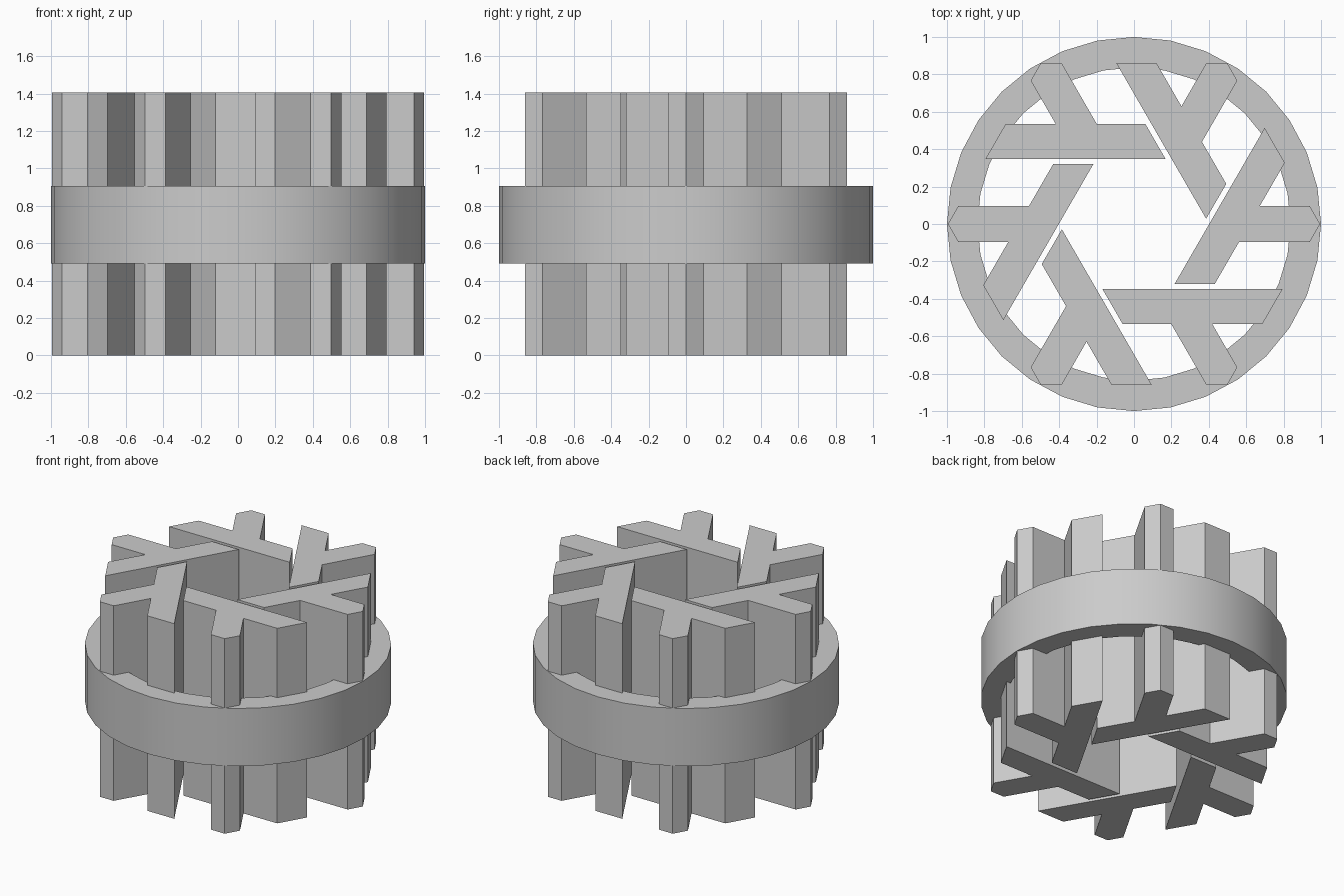
import bpy, bmesh, math
from mathutils import Matrix, Vector

cube = bpy.data.objects.get("Cube")
if cube:
    bpy.data.objects.remove(cube, do_unlink=True)

HEIGHT = 1.405
RING_LOW, RING_HIGH = 0.49, 0.905
RING_OUT, RING_IN = 1.0, 0.837
HEX = 0.995          # corner radius of the hexagon that trims the spokes
HALF = 0.095         # half width of the stub
ROOT = math.sqrt(3)

grey = bpy.data.materials.new("plain grey")
grey.use_nodes = True
colour = (0.6, 0.6, 0.6, 1)
grey.diffuse_color = colour
grey.node_tree.nodes["Principled BSDF"].inputs["Base Color"].default_value = colour


def finish(bm, name):
    bmesh.ops.recalc_face_normals(bm, faces=bm.faces)
    mesh = bpy.data.meshes.new(name)
    bm.to_mesh(mesh)
    bm.free()
    mesh.materials.append(grey)
    obj = bpy.data.objects.new(name, mesh)
    bpy.context.collection.objects.link(obj)
    return obj


# Spoke outline: a slanted bar with a stub pointing outward
def bar(cross, y):
    return (cross + y / ROOT, y)


def bar_end(cross):
    x = (HEX + cross) / 2
    return (x, ROOT * (HEX - x))


inner, outer = 0.402, 0.617
tip = HEX - HALF / ROOT
outline = [bar(inner, -0.32), bar(outer, -0.32), bar(outer, -HALF),
           (tip, -HALF), (HEX, 0), (tip, HALF), bar(outer, HALF),
           bar_end(outer), bar_end(inner)]

# Six full-height spokes around the axis
for i in range(6):
    bm = bmesh.new()
    face = bm.faces.new([bm.verts.new((x, y, 0)) for x, y in outline])
    walls = bmesh.ops.extrude_face_region(bm, geom=[face], use_keep_orig=True)
    top = [v for v in walls["geom"] if isinstance(v, bmesh.types.BMVert)]
    bmesh.ops.translate(bm, verts=top, vec=Vector((0, 0, HEIGHT)))
    bm.transform(Matrix.Rotation(i * math.pi / 3, 4, "Z"))
    finish(bm, f"spoke_{i + 1}")

# Band around the spokes, spun from a rectangular section
bm = bmesh.new()
section = [(RING_IN, RING_LOW), (RING_OUT, RING_LOW),
           (RING_OUT, RING_HIGH), (RING_IN, RING_HIGH)]
verts = [bm.verts.new((r, 0, z)) for r, z in section]
edges = [bm.edges.new((verts[k], verts[(k + 1) % 4])) for k in range(4)]
bmesh.ops.spin(bm, geom=verts + edges, cent=(0, 0, 0), axis=(0, 0, 1),
               angle=math.tau, steps=32, use_merge=True)
bmesh.ops.remove_doubles(bm, verts=bm.verts, dist=0.0001)
ring = finish(bm, "outer_ring")

bpy.ops.object.select_all(action="DESELECT")
ring.select_set(True)
bpy.context.view_layer.objects.active = ring
bpy.ops.object.shade_smooth_by_angle(angle=math.radians(30))
